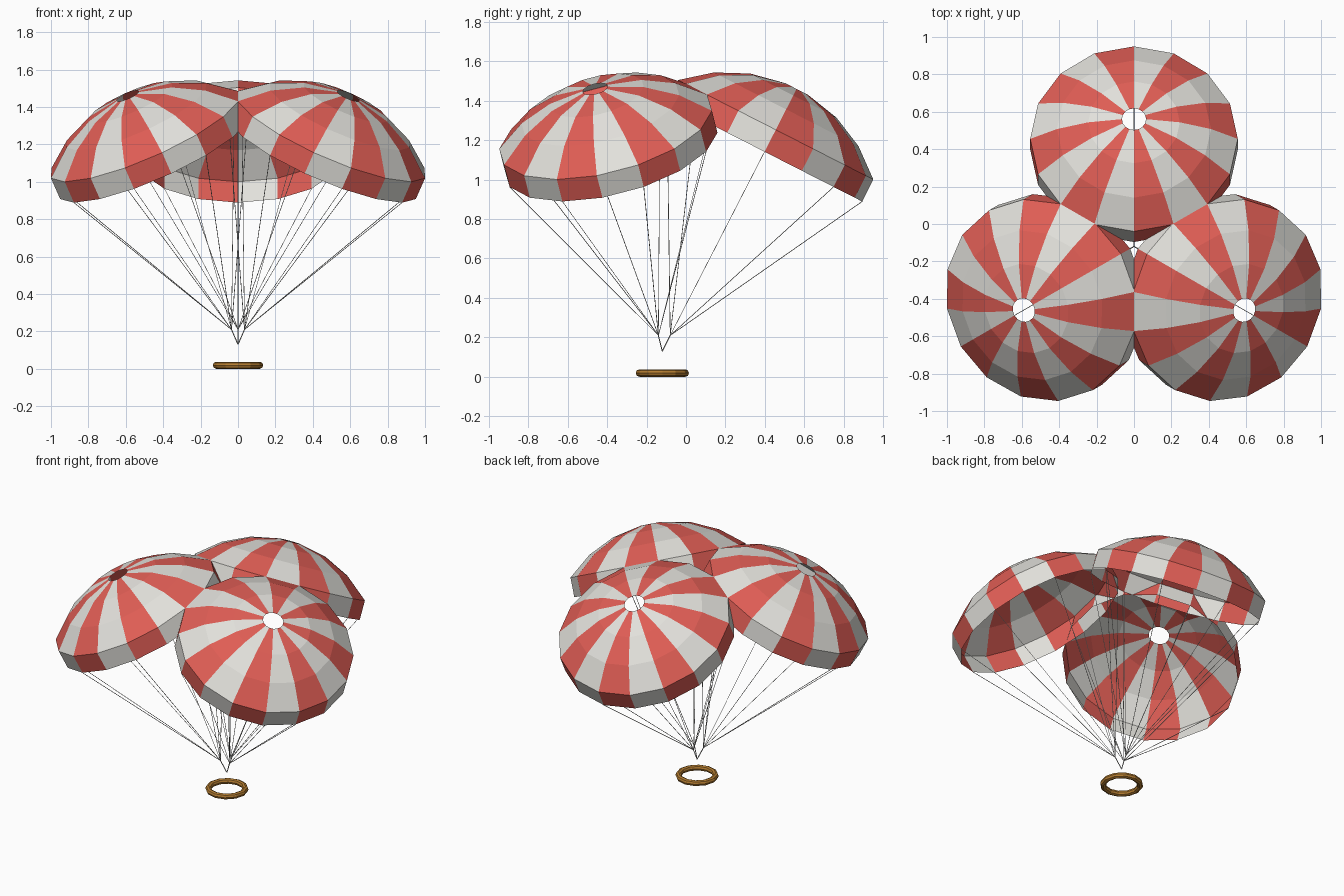
import bpy
import bmesh
from math import sin, cos, radians, pi
from mathutils import Vector, Matrix

if "Cube" in bpy.data.objects:
    bpy.data.objects.remove(bpy.data.objects["Cube"], do_unlink=True)


def make_material(name, rgb):
    mat = bpy.data.materials.new(name)
    mat.use_nodes = True
    mat.diffuse_color = (*rgb, 1)
    mat.node_tree.nodes["Principled BSDF"].inputs["Base Color"].default_value = (*rgb, 1)
    return mat


WHITE = make_material("canopy white", (0.76, 0.75, 0.71))
RED = make_material("canopy red", (0.74, 0.11, 0.09))
CORD = make_material("cord pale grey", (0.6, 0.6, 0.58))
BRONZE = make_material("ring bronze", (0.45, 0.2, 0.03))

PIVOT = Vector((0, -0.12, 0))
GORES = 16
TILT = radians(27)
SPHERE_R = 0.773
RIM_ANGLE, VENT_ANGLE, BANDS = radians(45.9), radians(4.8), 3
SKIRT = 0.125
RIM_R = SPHERE_R * sin(RIM_ANGLE)


def add_object(name, bm, mats):
    mesh = bpy.data.meshes.new(name)
    bm.to_mesh(mesh)
    bm.free()
    for mat in mats:
        mesh.materials.append(mat)
    obj = bpy.data.objects.new(name, mesh)
    bpy.context.collection.objects.link(obj)
    return obj


def canopy_profile():
    """Spherical cap from the vent to the rim, then a straight skirt."""
    points = []
    for i in range(BANDS + 1):
        a = VENT_ANGLE + (RIM_ANGLE - VENT_ANGLE) * i / BANDS
        points.append((SPHERE_R * sin(a), SPHERE_R * (cos(a) - cos(RIM_ANGLE))))
    points.append((RIM_R, -SKIRT))
    return points


def build_canopy(name, matrix):
    bm = bmesh.new()
    rings = []
    for r, z in canopy_profile():
        angles = [pi / 2 + 2 * pi * k / GORES for k in range(GORES)]
        rings.append([bm.verts.new((r * cos(a), r * sin(a), z)) for a in angles])
    for upper, lower in zip(rings, rings[1:]):
        for k in range(GORES):
            n = (k + 1) % GORES
            face = bm.faces.new((upper[k], lower[k], lower[n], upper[n]))
            face.material_index = (k + 1) % 2   # alternating gores
    bm.transform(matrix)
    hem = [v.co.copy() for v in rings[-1]]
    add_object(name, bm, [WHITE, RED])
    return hem


def add_cord(bm, start, end, radius):
    """Thin four-sided rod between two points."""
    axis = end - start
    turn = axis.to_track_quat('Z', 'Y').to_matrix().to_4x4()
    bmesh.ops.create_cone(bm, cap_ends=True, segments=4, radius1=radius,
                          radius2=radius, depth=axis.length,
                          matrix=Matrix.Translation((start + end) / 2) @ turn)


# Three tilted canopies around the pivot, each with its cords
hook = PIVOT + Vector((0, 0, 0.13))
for side, turn in (("back", 0), ("right", 120), ("left", 240)):
    spin = Matrix.Translation(PIVOT) @ Matrix.Rotation(radians(turn), 4, 'Z')
    place = spin @ Matrix.Translation((0, 0.575, 1.252)) @ Matrix.Rotation(-TILT, 4, 'X')
    hem = build_canopy(side + "_canopy", place)
    knot = spin @ Vector((0, 0.04, 0.21))
    bm = bmesh.new()
    for point in hem[::2]:
        add_cord(bm, point, knot, 0.0018)
    add_cord(bm, knot, hook, 0.003)
    add_object(side + "_cords", bm, [CORD])

# Load ring lying on the ground
bpy.ops.mesh.primitive_torus_add(major_segments=12, minor_segments=8,
                                 major_radius=0.116, minor_radius=0.019,
                                 location=PIVOT + Vector((0, 0, 0.019)))
ring = bpy.context.object
ring.name = "load_ring"
ring.data.materials.append(BRONZE)
